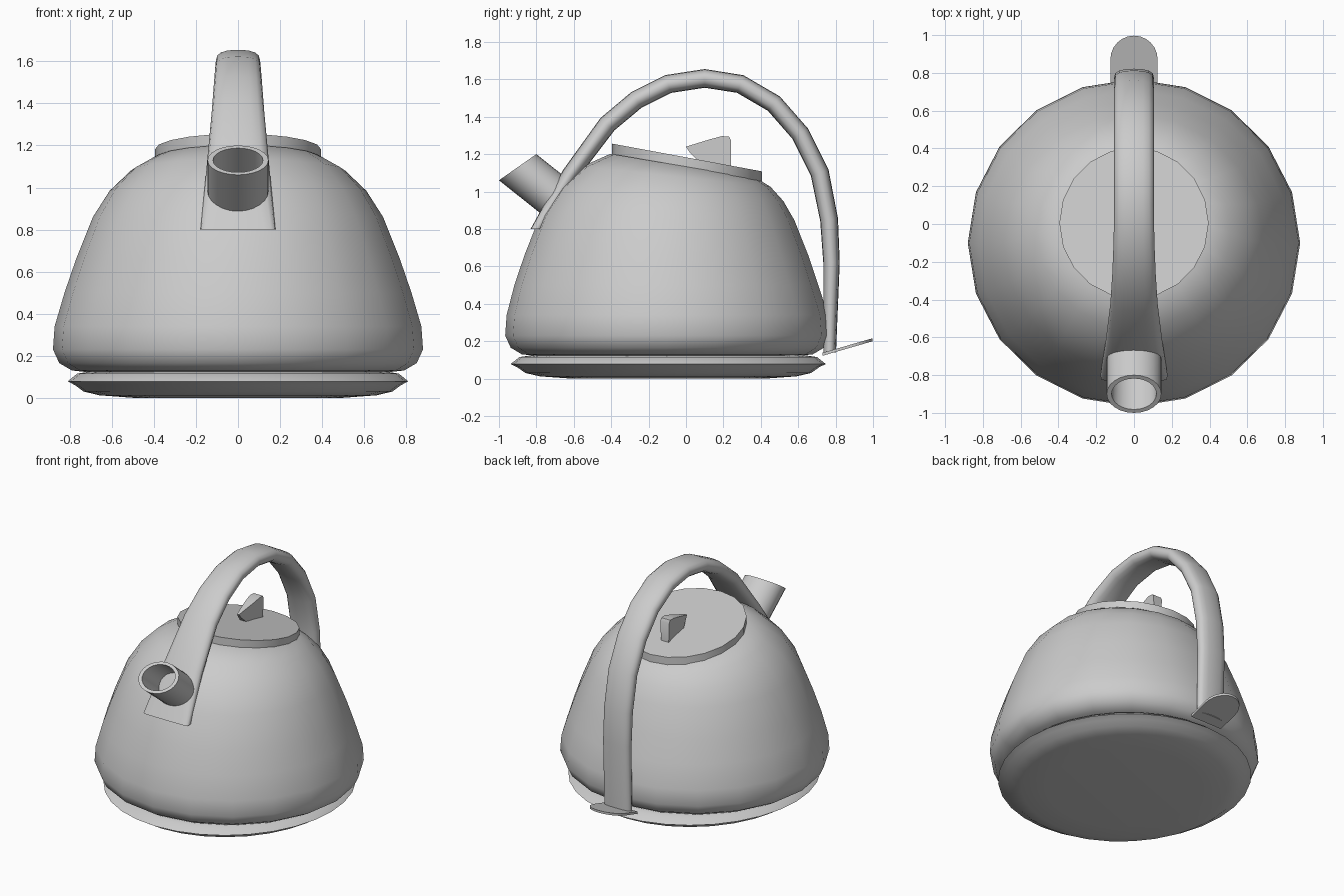
import bpy
import bmesh
from math import sin, cos, pi, radians
from mathutils import Vector

cube = bpy.data.objects.get("Cube")
if cube:
    bpy.data.objects.remove(cube, do_unlink=True)

grey = bpy.data.materials.new("kettle_grey")
grey.use_nodes = True
grey.diffuse_color = (0.6, 0.6, 0.6, 1)
grey.node_tree.nodes["Principled BSDF"].inputs["Base Color"].default_value = (0.6, 0.6, 0.6, 1)


def loft(name, rings, caps=True, loop=False, angle=40):
    """Skin a list of point rings; close the ends or join last to first."""
    bm = bmesh.new()
    rows = [[bm.verts.new(p) for p in ring] for ring in rings]
    pairs = list(zip(rows, rows[1:]))
    if loop:
        pairs.append((rows[-1], rows[0]))
    for a, b in pairs:
        n = len(a)
        for i in range(n):
            j = (i + 1) % n
            bm.faces.new((a[i], a[j], b[j], b[i]))
    if caps and not loop:
        bm.faces.new(rows[0])
        bm.faces.new(rows[-1])
    bmesh.ops.recalc_face_normals(bm, faces=bm.faces)
    mesh = bpy.data.meshes.new(name)
    bm.to_mesh(mesh)
    bm.free()
    mesh.materials.append(grey)
    obj = bpy.data.objects.new(name, mesh)
    bpy.context.collection.objects.link(obj)
    bpy.ops.object.select_all(action="DESELECT")
    obj.select_set(True)
    bpy.context.view_layer.objects.active = obj
    bpy.ops.object.shade_smooth_by_angle(angle=radians(angle))
    return obj


def disc_ring(rx, ry, cy, z, tilt=0.0, sides=20):
    """Horizontal ring that drops towards the back by the tilt."""
    points = []
    for i in range(sides):
        a = 2 * pi * i / sides
        dy = ry * sin(a)
        points.append((rx * cos(a), cy + dy, z - tilt * dy))
    return points


# Body: radius, centre y, height, backward tilt
body = [
    (0.70, -0.10, 0.12, 0), (0.79, -0.10, 0.13, 0), (0.85, -0.10, 0.165, 0),
    (0.88, -0.10, 0.23, 0), (0.872, -0.10, 0.34, 0), (0.825, -0.105, 0.50, 0),
    (0.77, -0.105, 0.66, 0), (0.69, -0.10, 0.86, 0.02), (0.61, -0.08, 0.985, 0.06),
    (0.51, -0.05, 1.08, 0.11), (0.40, -0.01, 1.135, 0.17),
]
loft("body", [disc_ring(r, r * 0.985, c, z, t) for r, c, z, t in body], angle=60)

# Flared base with a thin lip
base = [(0.50, 0.0), (0.66, 0.012), (0.735, 0.03), (0.775, 0.06), (0.81, 0.078),
        (0.765, 0.115), (0.70, 0.125)]
loft("base", [disc_ring(r, r * 1.04, -0.095, z, sides=32) for r, z in base], angle=50)

# Tilted lid
loft("lid", [disc_ring(0.395, 0.40, 0.005, z, 0.185) for z in (1.125, 1.182)])

# Lid knob: a fin that widens towards the back
fin = [(0.0, 1.24, 0.008), (0.12, 1.277, 0.03), (0.19, 1.296, 0.038),
       (0.23, 1.295, 0.035), (0.24, 1.275, 0.035), (0.24, 1.12, 0.03),
       (0.08, 1.15, 0.03), (0.02, 1.21, 0.012)]
loft("lid_knob", [[(s * w, y, z) for y, z, w in fin] for s in (-1, 1)], angle=30)

# Spout: an oblique open tube with a wall
rim_centre = Vector((0, -0.90, 1.13))
rim_up = Vector((0, 0.1, 0.07))
inward = Vector((0, 0.78, -0.62))


def spout_ring(scale, depth):
    ring = []
    for i in range(24):
        a = 2 * pi * i / 24
        ring.append(rim_centre + Vector((0.145 * scale * cos(a), 0, 0))
                    + rim_up * scale * sin(a) + inward * depth)
    return ring


loft("spout", [spout_ring(1, 0), spout_ring(1, 0.34), spout_ring(0.82, 0.34),
               spout_ring(0.82, 0)], loop=True)

# Handle strap: y, z, half width, half thickness along the arch
path = [
    (-0.803, 0.80, 0.178, 0.028), (-0.62, 1.09, 0.15, 0.045), (-0.42, 1.36, 0.125, 0.05),
    (-0.265, 1.49, 0.115, 0.05), (-0.095, 1.575, 0.108, 0.05), (0.10, 1.605, 0.105, 0.05),
    (0.29, 1.575, 0.105, 0.05), (0.47, 1.47, 0.105, 0.05), (0.61, 1.31, 0.105, 0.05),
    (0.715, 1.10, 0.105, 0.05), (0.765, 0.85, 0.105, 0.048), (0.778, 0.62, 0.105, 0.044),
    (0.768, 0.14, 0.105, 0.034),
]


def signed_power(v, p):
    return abs(v) ** p * (1 if v >= 0 else -1)


strap = []
for k, (y, z, w, t) in enumerate(path):
    before, after = path[max(k - 1, 0)], path[min(k + 1, len(path) - 1)]
    along = Vector((0, after[0] - before[0], after[1] - before[1])).normalized()
    normal = Vector((0, -along.z, along.y))
    if k == 0:
        normal = Vector((0, -1, 0))
    power = 0.35 if k == 0 else 0.8
    ring = []
    for i in range(16):
        a = 2 * pi * i / 16
        ring.append(Vector((w * signed_power(cos(a), power), y, z))
                    + normal * t * signed_power(sin(a), power))
    strap.append(ring)
loft("handle", strap, angle=50)

# Thumb plate under the back of the handle, rounded at its free end
outline = [(-0.125, 0.73), (0.125, 0.73)]
outline += [(0.125 * cos(pi * i / 12), 0.872 + 0.125 * sin(pi * i / 12)) for i in range(13)]
loft("thumb_plate", [[(x, y, 0.13 + lift + 0.29 * (y - 0.73)) for x, y in outline]
                     for lift in (-0.008, 0.008)])
